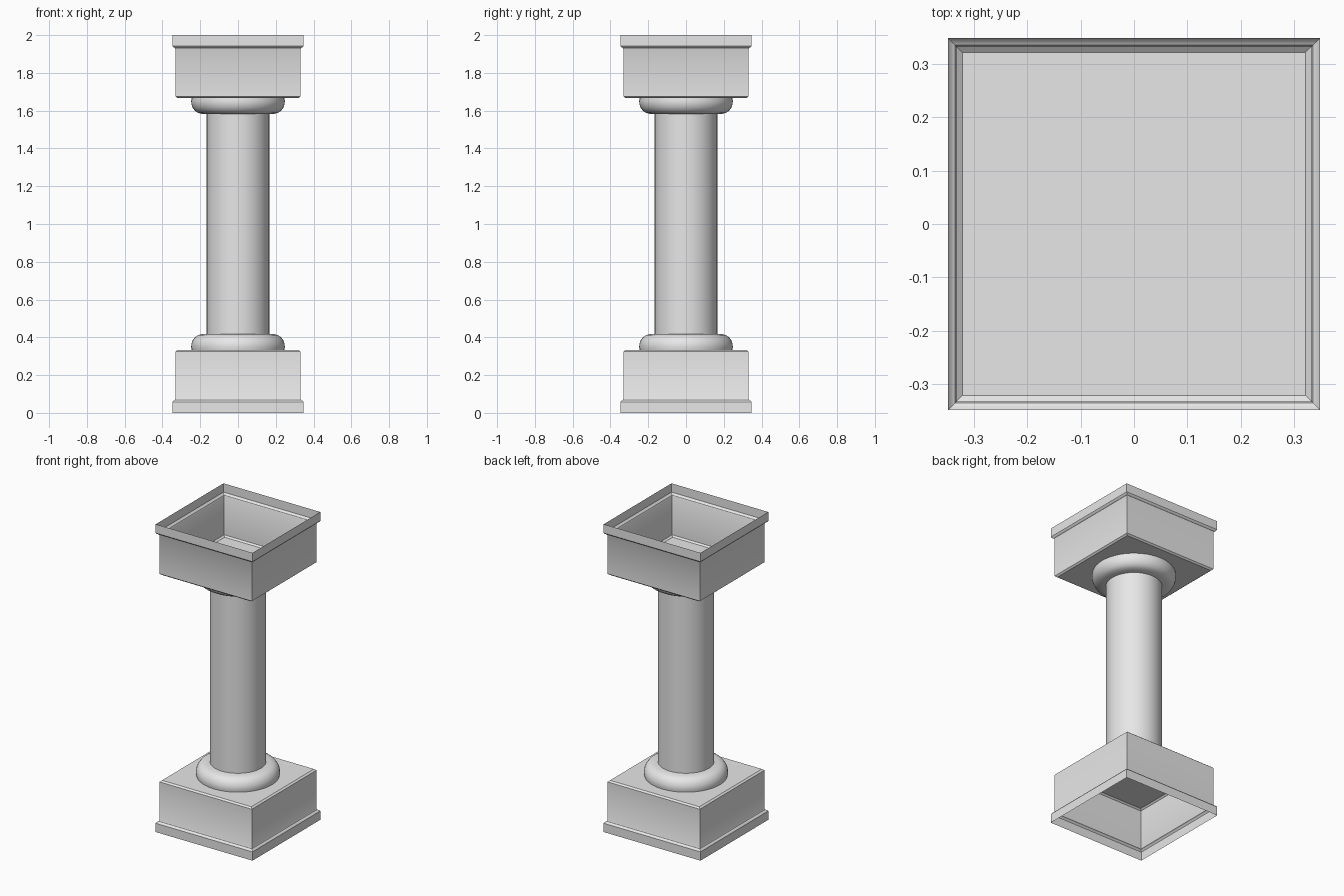
import bpy, bmesh, math

cube = bpy.data.objects.get("Cube")
if cube:
    bpy.data.objects.remove(cube, do_unlink=True)

HEIGHT = 2.0

stone = bpy.data.materials.new("grey stone")
stone.use_nodes = True
stone.diffuse_color = (0.8, 0.8, 0.8, 1)
stone.node_tree.nodes["Principled BSDF"].inputs["Base Color"].default_value = (0.8, 0.8, 0.8, 1)


def sweep(name, profile, sides, cap=None, angle=30):
    """Turn a rising (half width, z) profile around z; cap is 'top' or 'bottom'."""
    square = sides == 4
    scale = math.sqrt(2) if square else 1
    start = math.pi / 4 if square else 0
    bm = bmesh.new()
    rings = []
    for r, z in profile:
        ring = []
        for i in range(sides):
            a = start + math.tau * i / sides
            ring.append(bm.verts.new((r * scale * math.cos(a), r * scale * math.sin(a), z)))
        rings.append(ring)
    for low, high in zip(rings, rings[1:]):
        for i in range(sides):
            j = (i + 1) % sides
            bm.faces.new((low[i], low[j], high[j], high[i]))
    if cap == "top":
        bm.faces.new(rings[-1])
    elif cap == "bottom":
        bm.faces.new(rings[0][::-1])
    mesh = bpy.data.meshes.new(name)
    bm.to_mesh(mesh)
    bm.free()
    mesh.materials.append(stone)
    obj = bpy.data.objects.new(name, mesh)
    bpy.context.collection.objects.link(obj)
    bpy.ops.object.select_all(action="DESELECT")
    obj.select_set(True)
    bpy.context.view_layer.objects.active = obj
    bpy.ops.object.shade_smooth_by_angle(angle=math.radians(angle))
    return obj


def flip(profile):
    """Mirror a profile about mid height, keeping it rising."""
    return [(r, HEIGHT - z) for r, z in reversed(profile)]


# Hollow square block: lip, small cove, wall, chamfered closed end
block = [(0.348, 0), (0.348, 0.057), (0.343, 0.064), (0.335, 0.068),
         (0.332, 0.075), (0.332, 0.324), (0.321, 0.333)]
sweep("base_block", block, 4, "top")
sweep("capital_block", flip(block), 4, "bottom")

# Rounded collar, full at the block and curling in to the shaft
collar = [(0.245, 0.333), (0.248, 0.35), (0.246, 0.368), (0.239, 0.386),
          (0.227, 0.402), (0.211, 0.412), (0.19, 0.417), (0.165, 0.419)]
sweep("base_collar", collar, 48, angle=40)
sweep("capital_collar", flip(collar), 48, angle=40)

# Plain round shaft
sweep("shaft", [(0.166, 0.41), (0.166, HEIGHT - 0.41)], 48)
